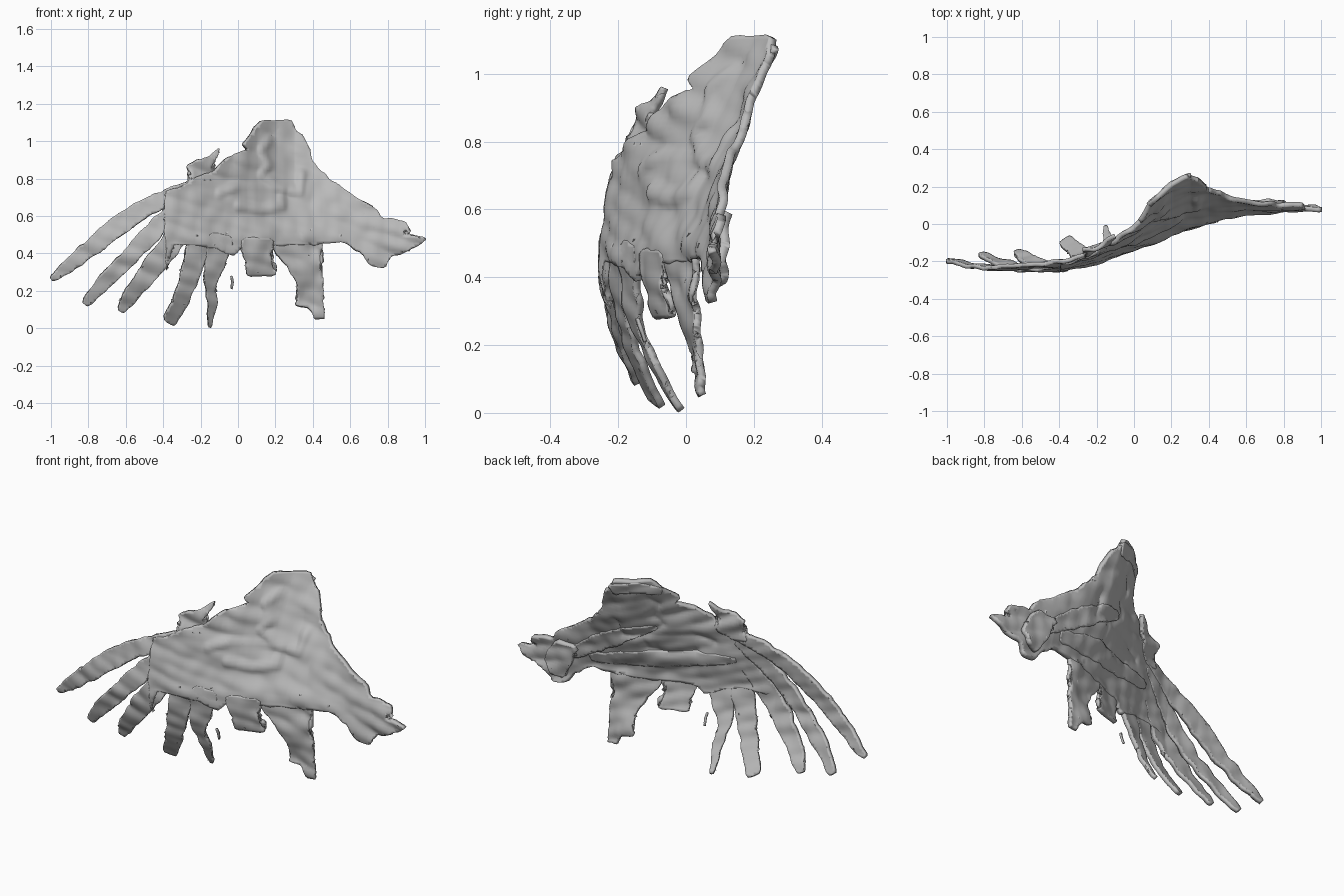
import bpy
import bmesh
from math import exp
from mathutils import Vector, noise

if "Cube" in bpy.data.objects:
    bpy.data.objects.remove(bpy.data.objects["Cube"])

# One plain grey for everything
grey = bpy.data.materials.new("plain grey")
grey.use_nodes = True
colour = (0.5, 0.5, 0.5, 1)
grey.diffuse_color = colour
for node in grey.node_tree.nodes:
    if node.type == "BSDF_PRINCIPLED":
        node.inputs["Base Color"].default_value = colour
        node.inputs["Roughness"].default_value = 0.7

# Depth of the curved shell across the span, with its lean above and curl below
SPAN = [(-1, -.22), (-.8, -.24), (-.6, -.25), (-.4, -.245), (-.2, -.2),
        (0, -.13), (.2, -.05), (.4, .015), (.6, .06), (.8, .08), (1, .09)]
LEAN = [(-1, .1), (-.25, .15), (-.1, .21), (.03, .27), (.1, .35), (.2, .42), (.3, .45),
        (.4, .42), (.45, .4), (.52, .32), (.6, .26), (1, .1)]
CURL = [(-1, .4), (-.8, .6), (-.4, .72), (-.15, .78), (.1, .6), (.43, .13), (1, 0)]
WAIST = .48

# Soft ridges on the front: the hem of the crown and the fold on the chest
RIDGES = [[Vector(p) for p in line] for line in (
    [(.16, 1), (.12, .95), (.16, .87), (.12, .82), (.2, .76), (.27, .73), (.33, .73), (.34, .82)],
    [(-.1, .72), (0, .76), (.12, .75), (.23, .73), (.23, .65), (.12, .63), (0, .65)])]


def blend(knots, x):
    for (a, u), (b, v) in zip(knots, knots[1:]):
        if x <= b:
            t = max(0, (x - a) / (b - a))
            return u + (v - u) * t
    return knots[-1][1]


def ridge(p, line):
    gaps = []
    for a, b in zip(line, line[1:]):
        t = (p - a).dot(b - a) / (b - a).length_squared
        gaps.append((p - a.lerp(b, min(1, max(0, t)))).length)
    return exp(-(min(gaps) / .02) ** 2)


def depth(x, z, fold):
    y = blend(SPAN, x)
    if z > WAIST:
        y += blend(LEAN, x) * (z - WAIST)
    else:
        y += blend(CURL, x) * (z - WAIST) ** 2
    y -= .014 * sum(ridge(Vector((x, z)), line) for line in RIDGES)
    # stretched wrinkles, running along the span and slightly downhill
    y += fold * noise.noise(Vector((x * 4, 0, (z + x * .3) * 16)))
    y += fold * .6 * noise.noise(Vector((x * 13, 4, z * 11)))
    return y


def ragged(points, amount):
    """Clip the corners of an outline, split it into short steps and wobble it."""
    points = [Vector(p) for p in points]
    clipped = []
    for a, b in zip(points, points[1:] + points[:1]):
        clipped += [a.lerp(b, .13), a.lerp(b, .87)]
    result = []
    for a, b in zip(clipped, clipped[1:] + clipped[:1]):
        steps = max(1, round((b - a).length / .02))
        for s in range(steps):
            q = a.lerp(b, s / steps)
            n = noise.noise_vector(Vector((q.x * 22, 1, q.y * 22)))
            result.append(q + Vector((n.x, n.z)) * amount)
    return result


def sheet(name, outline, offset=0, thick=.022, fold=.016, rough=.008):
    """Fill an outline, slice it into a fine mesh and bend it onto the shell."""
    bm = bmesh.new()
    pts = ragged(outline, rough)
    bm.faces.new([bm.verts.new((p.x, 0, p.y)) for p in pts])
    bmesh.ops.triangulate(bm, faces=bm.faces[:], ngon_method="EAR_CLIP")
    for axis in (Vector((1, 0, 0)), Vector((0, 0, 1))):
        values = [v.co.dot(axis) for v in bm.verts]
        cut, end = min(values) + .0137, max(values)
        while cut < end:
            bmesh.ops.bisect_plane(bm, geom=bm.verts[:] + bm.edges[:] + bm.faces[:],
                                   dist=.00001, plane_co=axis * cut, plane_no=axis)
            cut += .015
    # melt slivers so that the shading stays clean
    bmesh.ops.remove_doubles(bm, verts=bm.verts[:], dist=.003)
    for v in bm.verts:
        v.co.y = depth(v.co.x, v.co.z, fold) + offset
    bmesh.ops.recalc_face_normals(bm, faces=bm.faces[:])
    for f in bm.faces:
        f.smooth = True
    mesh = bpy.data.meshes.new(name)
    bm.to_mesh(mesh)
    bm.free()
    mesh.materials.append(grey)
    obj = bpy.data.objects.new(name, mesh)
    bpy.context.collection.objects.link(obj)
    solid = obj.modifiers.new("thickness", "SOLIDIFY")
    solid.thickness = thick
    solid.offset = 0


def strand(name, path, offset=0, **options):
    """A tapering strip from a centre line of (x, z, width)."""
    left, right = [], []
    for i, (x, z, w) in enumerate(path):
        a, b = path[max(i - 1, 0)], path[min(i + 1, len(path) - 1)]
        side = Vector((a[1] - b[1], b[0] - a[0])).normalized() * w / 2
        left.append(Vector((x, z)) + side)
        right.append(Vector((x, z)) - side)
    sheet(name, left + right[::-1], offset, **options)


# Main shell with the crown at the top and the pointed end on the left side
sheet("main_shell", [
    (.06, 1.03), (.1, 1.08), (.13, 1.11), (.28, 1.11), (.31, 1.05), (.35, 1.02), (.4, .9),
    (.45, .83), (.57, .74), (.74, .64), (.77, .59), (.89, .57), (.91, .53), (.87, .515),
    (1.01, .48), (.95, .43), (.83, .39), (.79, .33), (.71, .34), (.66, .4), (.57, .46),
    (.43, .45), (.18, .44), (.03, .44), (-.03, .38), (-.1, .42), (-.25, .45), (-.37, .44),
    (-.39, .3), (-.395, .73), (-.32, .75), (-.24, .8), (-.14, .83), (-.08, .9),
    (0, .94), (.05, .95), (.03, .99)], thick=.026, rough=.01)

# Folds on the back
sheet("end_fold", [
    (.6, .58), (.74, .59), (.82, .47), (.78, .38), (.71, .37), (.66, .46)], .025, thick=.03)
strand("upper_back_fold", [(.15, .8, .03), (.32, .73, .09), (.5, .63, .1), (.66, .52, .06)], .01)
strand("lower_back_fold", [(-.2, .62, .04), (.05, .6, .09), (.3, .57, .1), (.55, .53, .05)], .007)
strand("crown_lip", [(.08, 1.04, .04), (.18, 1.07, .07), (.3, 1.05, .06)], .01)

# Long strands fanning out on the right side
fan = [
    [(-.18, .79, .06), (-.34, .72, .08), (-.5, .64, .1), (-.65, .54, .11), (-.8, .42, .09),
     (-.92, .32, .07), (-1, .26, .03)],
    [(-.22, .74, .07), (-.35, .62, .09), (-.48, .49, .1), (-.6, .36, .09), (-.72, .24, .08),
     (-.82, .13, .04)],
    [(-.2, .68, .08), (-.29, .54, .1), (-.4, .4, .12), (-.5, .27, .1), (-.58, .17, .08),
     (-.63, .09, .04)],
    [(-.18, .6, .08), (-.22, .42, .12), (-.26, .27, .1), (-.31, .14, .08), (-.37, .03, .07)],
    [(-.09, .5, .14), (-.12, .36, .11), (-.15, .24, .06), (-.135, .13, .05), (-.155, .01, .025)],
]
for i, path in enumerate(fan):
    strand(f"long_strand_{i + 1}", path, .006 - .002 * i, fold=.012)

# Small split tuft above the fan
sheet("upper_tuft", [
    (-.28, .74), (-.25, .81), (-.275, .87), (-.22, .9), (-.17, .91), (-.1, .965),
    (-.12, .9), (-.15, .86), (-.12, .8), (-.2, .74)], .008)

# Hanging tabs under the shell
sheet("middle_tab", [
    (.01, .48), (.03, .38), (.05, .34), (.045, .285), (.2, .28), (.21, .34), (.16, .37),
    (.19, .48)], -.004)
sheet("large_tab", [
    (.16, .48), (.2, .41), (.27, .32), (.31, .24), (.33, .18), (.3, .12), (.39, .11),
    (.41, .055), (.46, .055), (.46, .26), (.43, .33), (.45, .48)], rough=.012)
strand("loose_thread", [(-.035, .28, .01), (-.03, .25, .012), (-.035, .21, .01)], -.03,
       rough=.001, thick=.01)
